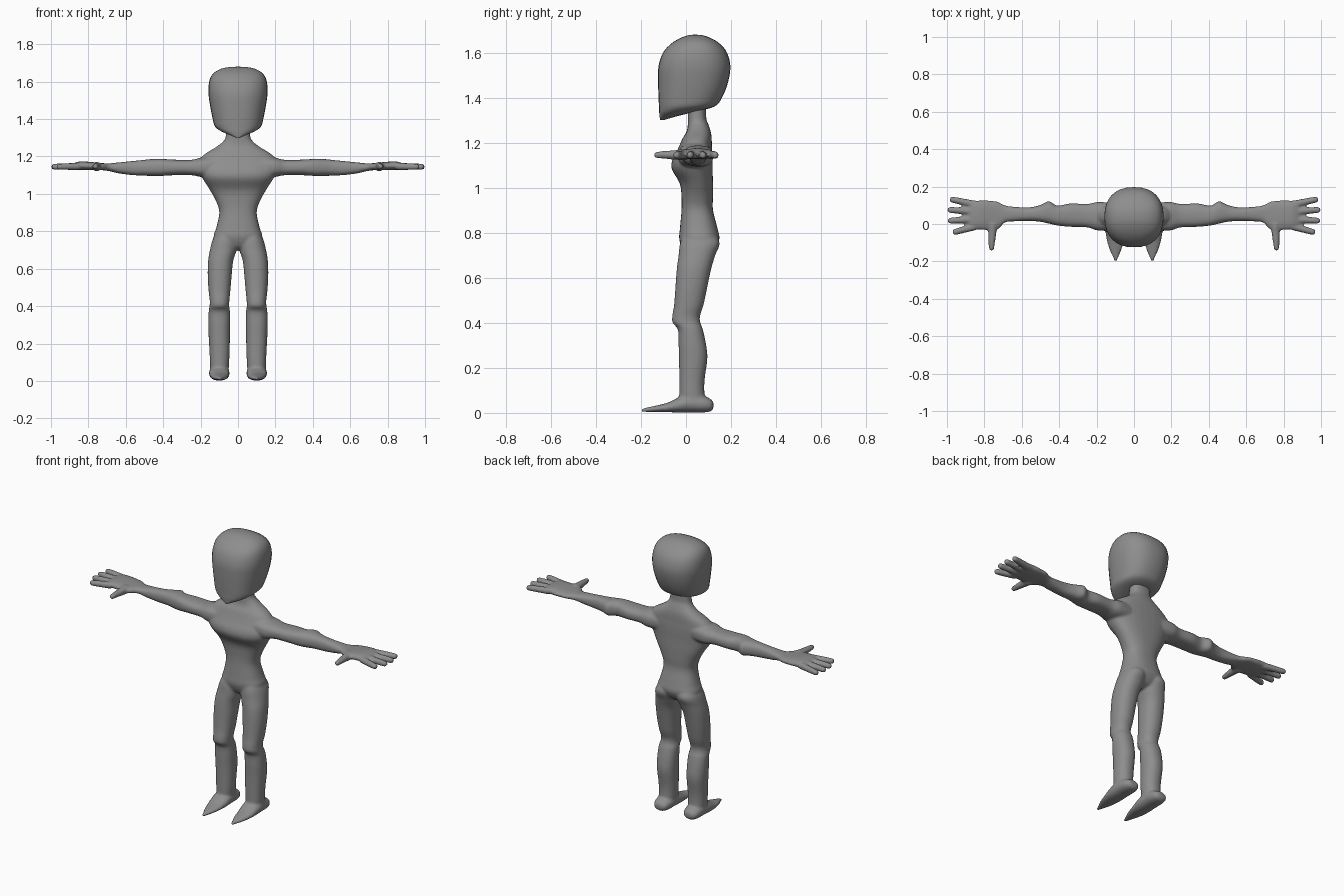
import bpy, bmesh, math
from mathutils import Vector

grey = bpy.data.materials.new("grey")
grey.diffuse_color = (0.27, 0.27, 0.27, 1)
SIDES = 32


def catmull(p, steps):
    """Smoothly resample a list of tuples."""
    out = []
    for i in range(len(p) - 1):
        a, b, c, d = p[max(i - 1, 0)], p[i], p[i + 1], p[min(i + 2, len(p) - 1)]
        for s in range(steps):
            t = s / steps
            out.append([0.5 * (2 * w1 + (w2 - w0) * t + (2 * w0 - 5 * w1 + 4 * w2 - w3) * t * t
                               + (3 * w1 - w0 - 3 * w2 + w3) * t ** 3)
                        for w0, w1, w2, w3 in zip(a, b, c, d)])
    return out + [list(p[-1])]


def loft(bm, rings, axis, power=2.0, mirror=False, steps=4):
    """Skin rings (t, a0, a1, b0, b1): position along the axis and extent across it."""
    place = {"x": lambda t, a, b: (t, a, b), "y": lambda t, a, b: (a, t, b),
             "z": lambda t, a, b: (a, b, t)}[axis]
    for sign in ((1, -1) if mirror else (1,)):
        loops = []
        for t, a0, a1, b0, b1 in catmull(rings, steps):
            loop = []
            for k in range(SIDES):
                ang = 2 * math.pi * k / SIDES
                c, s = math.cos(ang), math.sin(ang)
                c = math.copysign(abs(c) ** (2 / power), c)
                s = math.copysign(abs(s) ** (2 / power), s)
                x, y, z = place(t, (a0 + a1) / 2 + c * (a1 - a0) / 2, (b0 + b1) / 2 + s * (b1 - b0) / 2)
                loop.append(bm.verts.new((sign * x, y, z)))
            loops.append(loop)
        for l0, l1 in zip(loops, loops[1:]):
            for k in range(SIDES):
                n = (k + 1) % SIDES
                bm.faces.new((l0[k], l0[n], l1[n], l1[k]))
        bm.faces.new(loops[0])
        bm.faces.new(loops[-1])


def finger(bm, start, end, r0, r1):
    """Tapered round finger on both hands."""
    for sign in (1, -1):
        a, b = Vector(start), Vector(end)
        a.x *= sign
        b.x *= sign
        d = b - a
        rot = d.to_track_quat("Z", "Y").to_matrix().to_4x4()
        rot.translation = (a + b) / 2
        bmesh.ops.create_cone(bm, cap_ends=True, segments=16, radius1=r0, radius2=r1,
                              depth=d.length, matrix=rot)
        tip = rot.copy()
        tip.translation = b
        bmesh.ops.create_uvsphere(bm, u_segments=16, v_segments=8, radius=r1, matrix=tip)


def finish(bm, name):
    bmesh.ops.recalc_face_normals(bm, faces=bm.faces)
    me = bpy.data.meshes.new(name)
    bm.to_mesh(me)
    bm.free()
    me.materials.append(grey)
    ob = bpy.data.objects.new(name, me)
    bpy.context.collection.objects.link(ob)
    bpy.context.view_layer.objects.active = ob
    ob.select_set(True)
    bpy.ops.object.shade_smooth_by_angle(angle=math.radians(50))
    ob.select_set(False)
    return ob


body = bmesh.new()

# Torso and neck: z, half width, front y, back y
torso = [(0.70, .05, .02, .08), (0.72, .10, -.01, .12), (0.77, .13, -.03, .148), (0.82, .116, -.027, .14),
         (0.90, .10, -.02, .12), (0.96, .117, -.02, .12), (1.02, .15, -.028, .12), (1.08, .188, -.062, .118),
         (1.12, .205, -.062, .118), (1.16, .208, -.042, .117), (1.19, .20, -.028, .115), (1.22, .168, -.015, .114),
         (1.25, .118, .003, .11), (1.28, .08, .008, .10), (1.31, .065, .008, .09), (1.38, .062, .008, .09)]
loft(body, [(z, -w, w, f, b) for z, w, f, b in torso], "z", 2.4)

# Legs: z, inner x, outer x, front y, back y
legs = [(0.82, .02, .10, 0, .10), (0.76, .006, .134, -.025, .149), (0.70, .008, .15, -.033, .13),
        (0.64, .026, .16, -.041, .112), (0.56, .034, .162, -.047, .095), (0.48, .041, .157, -.053, .078),
        (0.43, .046, .151, -.061, .062), (0.40, .047, .152, -.06, .064), (0.37, .043, .157, -.036, .075),
        (0.30, .042, .159, -.033, .09), (0.24, .043, .157, -.031, .095), (0.15, .045, .152, -.03, .083),
        (0.09, .048, .15, -.03, .082), (0.03, .052, .147, -.03, .09)]
loft(body, legs, "z", 2.2, True)

# Feet: y, inner x, outer x, bottom z, top z
feet = [(.122, .08, .12, .022, .045), (.112, .062, .138, .008, .06), (.08, .05, .15, .002, .075),
        (.02, .046, .154, .002, .085), (-.03, .046, .154, .002, .07), (-.08, .053, .147, .003, .046),
        (-.13, .064, .134, .004, .033), (-.17, .08, .116, .004, .025), (-.20, .092, .104, .004, .018)]
loft(body, feet, "y", 2.2, True)

# Arms and palms: x, front y, back y, bottom z, top z
arms = [(.10, -.03, .11, 1.09, 1.20), (.19, -.035, .118, 1.09, 1.195), (.25, -.018, .107, 1.10, 1.182),
        (.34, -.015, .11, 1.10, 1.183), (.41, -.008, .098, 1.096, 1.187), (.455, .002, .122, 1.094, 1.187),
        (.50, .012, .102, 1.098, 1.182), (.56, .016, .089, 1.10, 1.176), (.64, .014, .092, 1.11, 1.168),
        (.69, .008, .10, 1.122, 1.163), (.73, -.03, .12, 1.127, 1.165), (.78, -.032, .126, 1.127, 1.17),
        (.84, -.03, .126, 1.128, 1.174), (.875, -.03, .125, 1.13, 1.165), (.89, -.02, .115, 1.135, 1.155)]
loft(body, arms, "x", 2.5, True)

# Fingers and thumbs
for y0, x1, y1 in ((.105, .97, .13), (.066, .982, .075), (.024, .98, .018), (-.014, .955, -.042)):
    finger(body, (.85, y0, 1.147), (x1, y1, 1.145), .02, .017)
finger(body, (.755, .0, 1.146), (.762, -.128, 1.146), .026, .015)

# Fuse the limbs into one smooth skin
skin = finish(body, "body")
mod = skin.modifiers.new("fuse", "REMESH")
mod.mode = "VOXEL"
mod.voxel_size = 0.007
mod.use_smooth_shade = True
mod = skin.modifiers.new("soften", "SMOOTH")
mod.factor = 0.5
mod.iterations = 5

# Head with pointed chin: z, half width, front y, back y
head = [(1.30, .008, -.115, -.10), (1.315, .045, -.117, -.05), (1.335, .09, -.119, .03), (1.36, .123, -.12, .125),
        (1.40, .135, -.122, .16), (1.47, .149, -.124, .187), (1.54, .158, -.122, .197), (1.60, .154, -.102, .182),
        (1.64, .136, -.066, .15), (1.665, .10, -.025, .11), (1.677, .055, .01, .075), (1.68, .005, .035, .045)]
bm = bmesh.new()
loft(bm, [(z, -w, w, f, b) for z, w, f, b in head], "z", 2.35)
finish(bm, "head")
